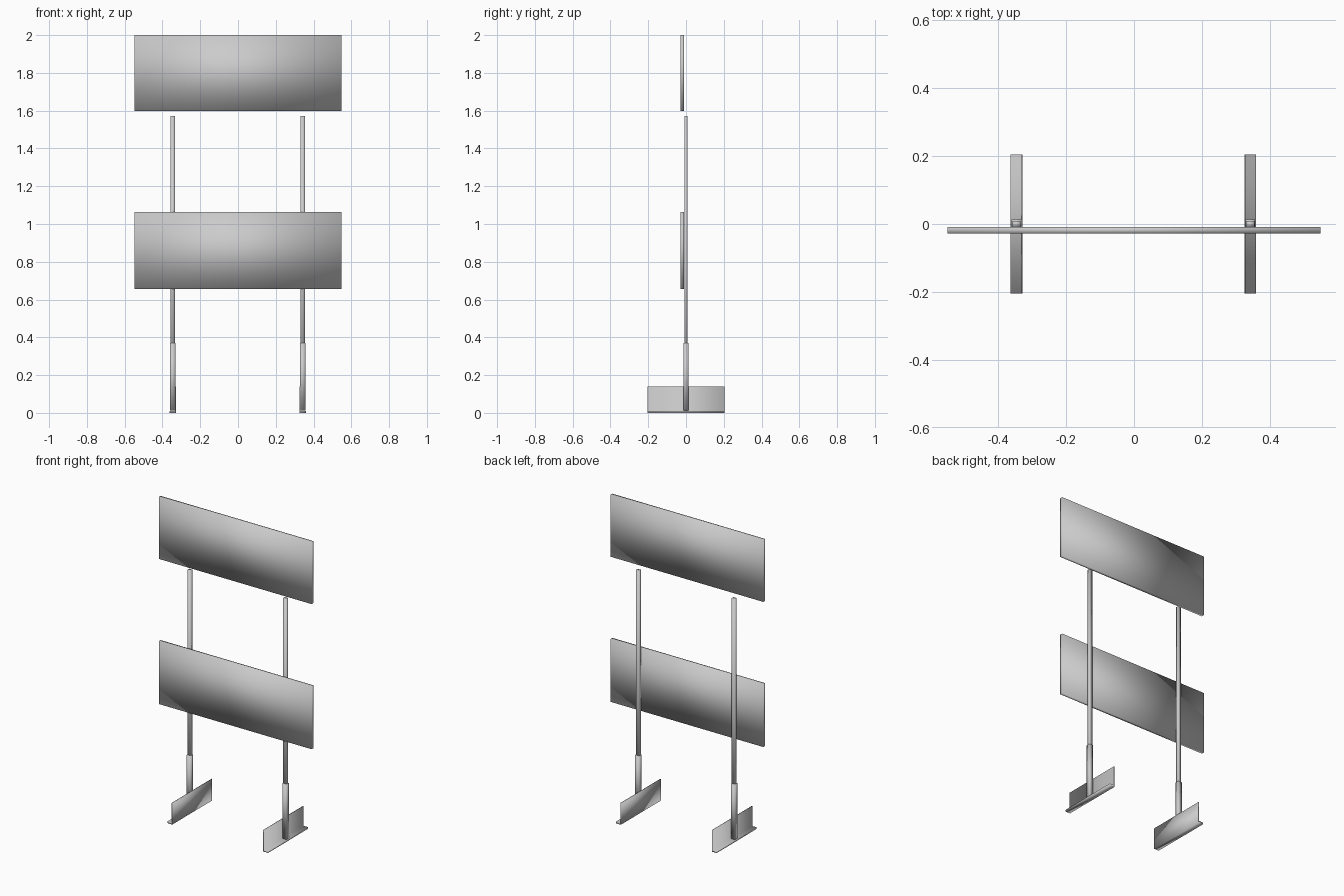
import bpy
import bmesh

cube = bpy.data.objects.get("Cube")
if cube:
    bpy.data.objects.remove(cube, do_unlink=True)

metal = bpy.data.materials.new("grey_metal")
metal.use_nodes = True
GREY = (0.6, 0.6, 0.6, 1)
metal.diffuse_color = GREY
metal.node_tree.nodes["Principled BSDF"].inputs["Base Color"].default_value = GREY


def extrude(name, profile, axis_vec, place):
    """Extrude a closed 2D profile along axis_vec, with softly shaded corners."""
    bm = bmesh.new()
    face = bm.faces.new([bm.verts.new(place(a, b)) for a, b in profile])
    grown = bmesh.ops.extrude_face_region(bm, geom=[face])
    verts = [g for g in grown["geom"] if isinstance(g, bmesh.types.BMVert)]
    bmesh.ops.translate(bm, vec=axis_vec, verts=verts)
    bmesh.ops.recalc_face_normals(bm, faces=bm.faces)
    for f in bm.faces:
        f.smooth = True
    mesh = bpy.data.meshes.new(name)
    bm.to_mesh(mesh)
    bm.free()
    mesh.materials.append(metal)
    obj = bpy.data.objects.new(name, mesh)
    bpy.context.collection.objects.link(obj)
    return obj


def box(name, x, y, z):
    corners = [(x[0], y[0]), (x[1], y[0]), (x[1], y[1]), (x[0], y[1])]
    return extrude(name, corners, (0, 0, z[1] - z[0]), lambda a, b: (a, b, z[0]))


# Sign boards
for name, z in (("upper_board", (1.598, 2.0)), ("lower_board", (0.656, 1.064))):
    box(name, (-0.549, 0.549), (-0.028, -0.0095), z)

# Posts, sleeves and angle-iron feet; each foot's upright plate is on the inner side
for side, s, cx in (("left", 1, 0.342), ("right", -1, -0.346)):
    box(side + "_post", (cx - 0.012, cx + 0.012), (-0.0085, 0.0085), (0.012, 1.572))
    box(side + "_sleeve", (cx - 0.0145, cx + 0.0145), (-0.013, 0.013), (0.012, 0.37))
    angle = [(-0.0175, 0), (0.0175, 0), (0.0175, 0.011),
             (-0.0135, 0.011), (-0.0135, 0.14), (-0.0175, 0.14)]
    extrude(side + "_foot", angle, (0, 0.41, 0),
            lambda a, b: (cx + s * a, -0.205, b))
